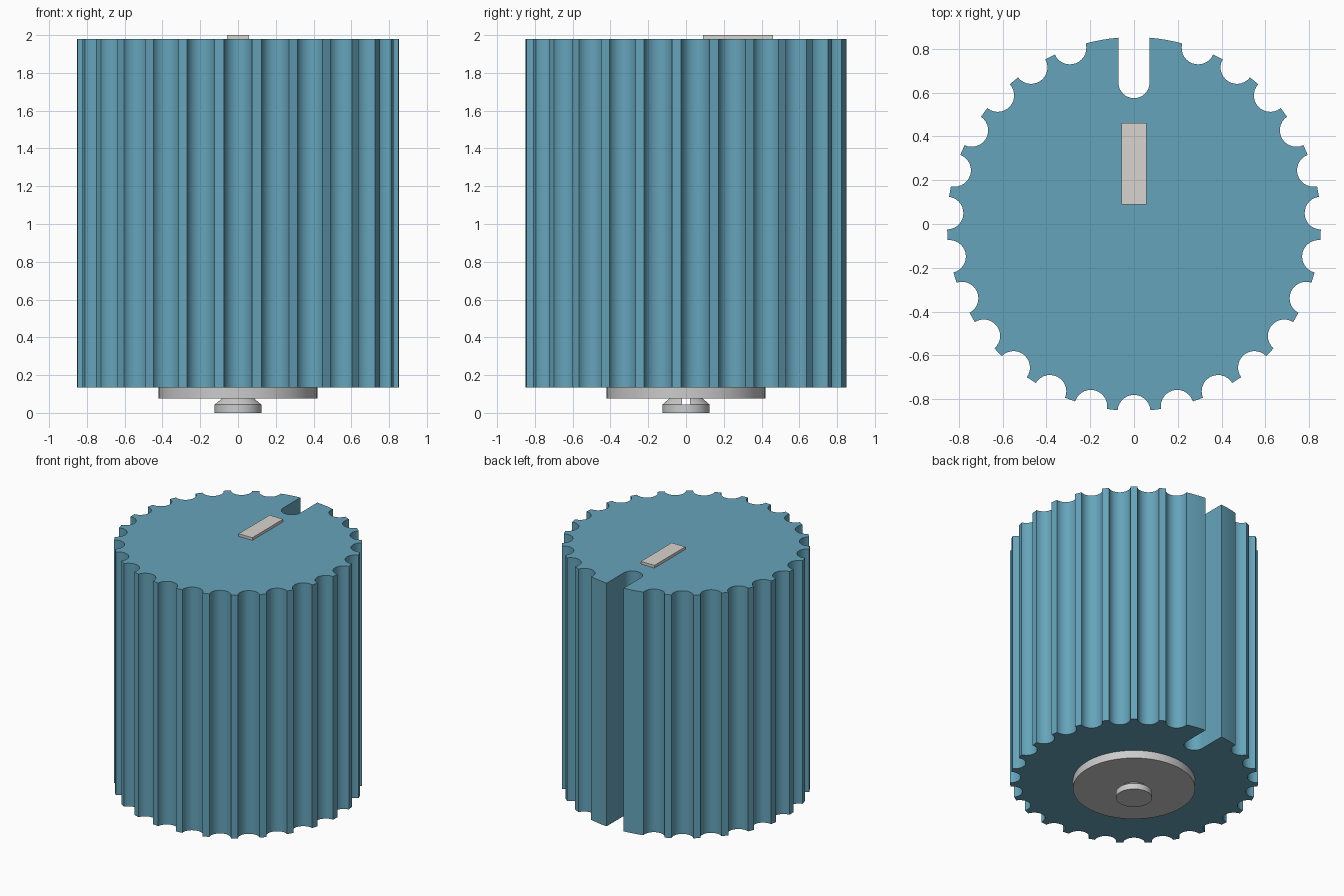
import bpy, bmesh
from math import sin, cos, acos, asin, radians, pi
from mathutils import Vector

if "Cube" in bpy.data.objects:
    bpy.data.objects.remove(bpy.data.objects["Cube"], do_unlink=True)

RIM = 0.853
FLUTE_R, FLUTE_C = 0.075, 0.855
PITCH = radians(360 / 27)
SLOT_HALF, SLOT_Y = 0.071, 0.645
BODY_BOTTOM, BODY_TOP = 0.135, 1.98


def material(name, color):
    mat = bpy.data.materials.new(name)
    mat.use_nodes = True
    mat.diffuse_color = color
    mat.node_tree.nodes["Principled BSDF"].inputs["Base Color"].default_value = color
    return mat


def polar(radius, angle):
    return Vector((radius * cos(angle), radius * sin(angle)))


def prism(name, outline, z0, z1, mat=None, top_scale=1.0):
    """Extrude a counter-clockwise outline from z0 to z1."""
    bm = bmesh.new()
    low = [bm.verts.new((p.x, p.y, z0)) for p in outline]
    high = [bm.verts.new((p.x * top_scale, p.y * top_scale, z1)) for p in outline]
    bm.faces.new(low[::-1])
    bm.faces.new(high)
    n = len(outline)
    for i in range(n):
        j = (i + 1) % n
        bm.faces.new((low[i], low[j], high[j], high[i]))
    mesh = bpy.data.meshes.new(name)
    bm.to_mesh(mesh)
    bm.free()
    obj = bpy.data.objects.new(name, mesh)
    bpy.context.collection.objects.link(obj)
    if mat:
        mesh.materials.append(mat)
    bpy.ops.object.select_all(action='DESELECT')
    obj.select_set(True)
    bpy.context.view_layer.objects.active = obj
    bpy.ops.object.shade_smooth_by_angle(angle=radians(30))
    return obj


def circle(radius, sides):
    return [polar(radius, 2 * pi * i / sides) for i in range(sides)]


def rectangle(x0, x1, y0, y1):
    return [Vector(p) for p in ((x0, y0), (x1, y0), (x1, y1), (x0, y1))]


def knob_outline():
    pts = []
    # Round flutes around the rim
    spread = acos((FLUTE_C**2 + FLUTE_R**2 - RIM**2) / (2 * FLUTE_C * FLUTE_R))
    steps = 14
    for k in range(-12, 13):
        a = k * PITCH - pi / 2
        for i in range(steps + 1):
            s = spread * (1 - 2 * i / steps)
            pts.append(polar(FLUTE_C, a) + polar(FLUTE_R, a + pi + s))
    # Wide teeth either side of the round-ended slot at the back
    edge = asin(SLOT_HALF / RIM)
    tooth = 1.5 * PITCH - 5 * PITCH / 13
    angles = [edge + (tooth - edge) * i / 4 for i in range(4)]
    pts += [polar(RIM, pi / 2 - a) for a in reversed(angles)]
    pts += [Vector((0, SLOT_Y)) + polar(SLOT_HALF, -pi * i / 16) for i in range(17)]
    pts += [polar(RIM, pi / 2 + a) for a in angles]
    return pts


blue = material("blue_plastic", (0.13, 0.37, 0.49, 1))
pale = material("pale_marker", (0.69, 0.66, 0.62, 1))

# Fluted knob and its raised pointer mark
prism("knob_body", knob_outline(), BODY_BOTTOM, BODY_TOP, blue)
prism("pointer_mark", rectangle(-0.057, 0.057, 0.09, 0.46), BODY_TOP - 0.02, 2.0, pale)

# Base washer and shaft button below
prism("base_disc", circle(0.42, 64), 0.075, BODY_BOTTOM)
prism("shaft_button", circle(0.124, 48), 0, 0.045)

# Tapered neck split by a slit along x
neck = prism("shaft_neck", circle(0.124, 48), 0.045, 0.075, top_scale=0.72)
cutter = prism("slit_cutter", rectangle(-0.2, 0.2, -0.022, 0.022), 0.03, 0.09)
cutter.hide_render = True
cut = neck.modifiers.new("slit", 'BOOLEAN')
cut.operation = 'DIFFERENCE'
cut.solver = 'EXACT'
cut.object = cutter
bpy.context.view_layer.objects.active = neck
bpy.ops.object.modifier_apply(modifier=cut.name)
bpy.data.objects.remove(cutter, do_unlink=True)
